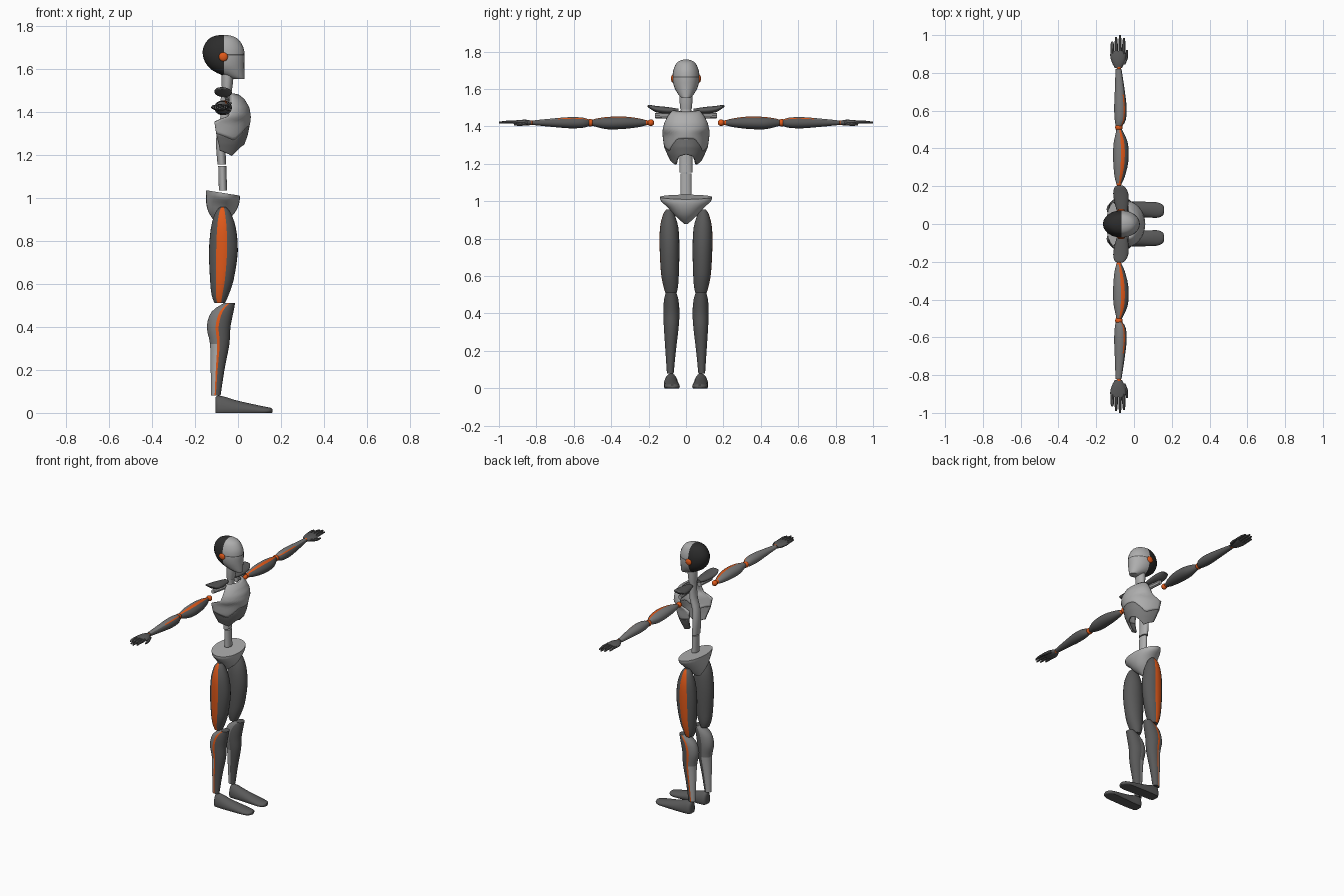
import bpy, bmesh
from math import sin, cos, pi, radians

cube = bpy.data.objects.get("Cube")
if cube:
    bpy.data.objects.remove(cube)

# Materials
MATS = []
for label, col in [("light grey", (.42, .42, .42)), ("mid grey", (.2, .2, .2)),
                   ("dark grey", (.1, .1, .1)), ("black", (.025, .025, .025)),
                   ("orange", (.75, .1, .01))]:
    m = bpy.data.materials.new(label)
    m.use_nodes = True
    m.diffuse_color = (*col, 1)
    m.node_tree.nodes["Principled BSDF"].inputs["Base Color"].default_value = (*col, 1)
    MATS.append(m)
LIGHT, MID, DARK, BLACK, ORANGE = range(5)
N = 24


def finish(bm, name, angle=40):
    bmesh.ops.recalc_face_normals(bm, faces=bm.faces)
    me = bpy.data.meshes.new(name)
    bm.to_mesh(me)
    bm.free()
    for m in MATS:
        me.materials.append(m)
    ob = bpy.data.objects.new(name, me)
    bpy.context.collection.objects.link(ob)
    bpy.ops.object.select_all(action='DESELECT')
    ob.select_set(True)
    bpy.context.view_layer.objects.active = ob
    bpy.ops.object.shade_smooth_by_angle(angle=radians(angle))
    return ob


def smooth_rings(rings, steps):
    # Spline through the given rings
    out = []
    for i in range(len(rings) - 1):
        a, b, c, d = (rings[max(0, min(len(rings) - 1, i + k))] for k in (-1, 0, 1, 2))
        for s in range(steps):
            t = s / steps
            out.append([q + .5 * t * (r - p + t * (2 * p - 5 * q + 4 * r - w + t * (3 * (q - r) + w - p)))
                        for p, q, r, w in zip(a, b, c, d)])
    return out + [rings[-1]]


def loft(rings, axis='z', color=LIGHT, side=1, n=N, steps=3, tilt=0):
    # Ring: position on axis, centre of both other axes, radii of both
    bm = bmesh.new()
    rows = []
    for t, c1, c2, r1, r2 in smooth_rings(rings, steps):
        row = []
        for i in range(n):
            u, v = r1 * cos(2 * pi * i / n), r2 * sin(2 * pi * i / n)
            p = {'z': (c1 + u, c2 + v, t + tilt * u), 'y': (c1 + u, t, c2 + v),
                 'x': (t, c1 + u, max(0, c2 + v))}[axis]
            row.append(bm.verts.new((p[0], p[1] * side, p[2])))
        rows.append(row)
    for a, b in zip(rows, rows[1:]):
        for i in range(n):
            j = (i + 1) % n
            f = bm.faces.new((a[i], a[j], b[j], b[i]))
            f.material_index = color(f.calc_center_median(), i) if callable(color) else color
    base = color if not callable(color) else DARK
    for row in (rows[0], rows[-1]):
        bm.faces.new(row).material_index = base
    return bm


def ball(name, loc, r, color, scale=(1, 1, 1)):
    bm = bmesh.new()
    bmesh.ops.create_uvsphere(bm, u_segments=16, v_segments=10, radius=r)
    for v in bm.verts:
        v.co = [c + s * k for c, s, k in zip(loc, v.co, scale)]
    for f in bm.faces:
        f.material_index = color
    finish(bm, name)


# Head: pale face, black rear shell, thin brow seam
bm = loft([(1.553, .003, 0, .027, .024), (1.565, -.015, 0, .045, .036), (1.59, -.042, 0, .072, .053),
           (1.62, -.058, 0, .088, .066), (1.66, -.066, 0, .097, .072), (1.70, -.068, 0, .093, .068),
           (1.737, -.068, 0, .07, .052), (1.753, -.068, 0, .04, .03), (1.758, -.068, 0, .01, .008)])
for co, no in [((-.065, 0, 0), (1, 0, 0)), ((0, 0, 1.662), (0, 0, 1)), ((0, 0, 1.668), (0, 0, 1))]:
    bmesh.ops.bisect_plane(bm, geom=bm.verts[:] + bm.edges[:] + bm.faces[:], plane_co=co, plane_no=no)
for f in bm.faces:
    c = f.calc_center_median()
    f.material_index = BLACK if c.x < -.065 else DARK if 1.662 < c.z < 1.668 else LIGHT
finish(bm, "head")

# Neck, spine and pelvis
finish(loft([(1.49, -.052, 0, .022, .03), (1.53, -.05, 0, .026, .034), (1.58, -.048, 0, .028, .036)]), "neck")
finish(loft([(1.155, -.075, 0, .02, .034), (1.24, -.08, 0, .022, .034), (1.32, -.075, 0, .022, .03),
             (1.4, -.055, 0, .022, .03), (1.49, -.055, 0, .018, .028)]), "upper_spine")
finish(loft([(1.035, -.07, 0, .019, .03), (1.148, -.073, 0, .019, .03)], steps=1), "lower_spine")
finish(loft([(.88, -.09, 0, .015, .01), (.925, -.082, 0, .055, .06), (.965, -.075, 0, .073, .095),
             (1.0, -.07, 0, .078, .133), (1.023, -.07, 0, .078, .14)], tilt=-.16), "pelvis")

# Chest shell, open at the back: height, back x, front x, half width
PROFILE = [(1.19, -.08, .0, .07), (1.25, -.09, .03, .1), (1.29, -.1, .045, .117), (1.355, -.11, .058, .126),
           (1.38, -.045, .06, .125), (1.42, -.032, .053, .116), (1.46, -.03, .03, .095), (1.487, -.03, -.005, .07)]


def chest_point(z, t):
    for a, b in zip(PROFILE, PROFILE[1:]):
        if z <= b[0]:
            break
    k = (z - a[0]) / (b[0] - a[0])
    xb, xf, w = (p + (q - p) * k for p, q in zip(a[1:], b[1:]))
    return xb + (xf - xb) * cos(t), w * sin(t), z


def follow(points, t):
    # Height of an edge line at angle t from the breastbone
    t = abs(t)
    for (a, za), (b, zb) in zip(points, points[1:]):
        if t <= b + 1e-6:
            return za + (zb - za) * (t - a) / (b - a)


MIDLINE = [(0, 1.335), (.4, 1.332), (.95, 1.265), (pi / 2, 1.3)]
HEM = [(0, 1.25), (.4, 1.24), (.9, 1.195), (pi / 2, 1.22)]
COLLAR = [(0, 1.48), (pi / 2, 1.487)]


def shell(name, low, high, color, rows=14, cols=28):
    bm = bmesh.new()
    grid = []
    for j in range(rows + 1):
        row = []
        for i in range(cols + 1):
            t = pi * (i / cols - .5)
            a, b = follow(low, t), follow(high, t)
            row.append(bm.verts.new(chest_point(a + (b - a) * j / rows, t)))
        grid.append(row)
    for a, b in zip(grid, grid[1:]):
        for i in range(cols):
            bm.faces.new((a[i], a[i + 1], b[i + 1], b[i])).material_index = color
    ob = finish(bm, name, 50)
    mod = ob.modifiers.new("thickness", 'SOLIDIFY')
    mod.thickness = .012
    mod.offset = -1 if ob.data.polygons[0].normal.x > 0 else 1


shell("chest_shell", MIDLINE, COLLAR, LIGHT)
shell("rib_shell", HEM, MIDLINE, MID)


# Colour rules for the limbs
def thigh_color(c, i):
    return ORANGE if 5 <= i <= 7 else DARK


def shin_color(c, i):
    if i == 6:
        return ORANGE
    if 7 <= i <= 17:
        return MID if c.z > .33 else LIGHT
    return DARK


def upper_arm_color(c, i):
    return ORANGE if i in (4, 5) else MID if 6 <= i <= 14 else DARK


def forearm_color(c, i):
    return ORANGE if i == 3 and abs(c.y) < .67 else MID if 3 <= i <= 14 else DARK


for s, tag in ((1, "left"), (-1, "right")):
    # Ear disc
    ball(tag + "_ear", (-.068, s * .07, 1.656), .021, ORANGE, (1, .5, 1))
    # Leg
    finish(loft([(.51, -.085, .08, .024, .03), (.55, -.083, .082, .04, .04), (.62, -.075, .086, .055, .048),
                 (.75, -.068, .088, .067, .053), (.86, -.068, .09, .058, .049), (.93, -.07, .092, .036, .03),
                 (.957, -.07, .092, .014, .012)], 'z', thigh_color, s), tag + "_thigh")
    finish(loft([(.08, -.103, .084, .022, .018), (.2, -.095, .082, .032, .028), (.32, -.085, .079, .045, .039),
                 (.4, -.09, .078, .055, .043), (.47, -.072, .079, .051, .039), (.512, -.038, .08, .025, .028)],
                'z', shin_color, s), tag + "_shin")
    finish(loft([(-.105, .08, .025, .02, .045), (-.095, .08, .022, .034, .058), (-.062, .08, .02, .038, .055),
                 (-.015, .08, .018, .039, .042), (.05, .077, .015, .041, .03), (.12, .074, .01, .041, .02),
                 (.15, .073, .01, .03, .014), (.16, .073, .01, .012, .008)], 'x', DARK, s), tag + "_foot")
    # Shoulder blade, strut and joints
    finish(loft([(.04, -.06, 1.485, .02, .01), (.1, -.065, 1.486, .035, .018), (.16, -.07, 1.493, .04, .017),
                 (.195, -.075, 1.506, .028, .009), (.205, -.075, 1.508, .012, .004)], 'y', DARK, s),
           tag + "_shoulder_blade")
    finish(loft([(.06, -.055, 1.455, .015, .016), (.165, -.07, 1.458, .012, .014)], 'y', LIGHT, s, 8, 1),
           tag + "_collar_strut")
    for part, y, r in (("shoulder_socket", .188, .018), ("shoulder_joint", .213, .014), ("elbow", .512, .02),
                       ("wrist", .828, .013)):
        ball(tag + "_" + part, (-.08, s * y, 1.42), r, ORANGE)
    # Arm
    finish(loft([(.21, -.08, 1.42, .012, .012), (.25, -.076, 1.42, .027, .023), (.33, -.07, 1.42, .04, .033),
                 (.42, -.07, 1.418, .039, .033), (.48, -.075, 1.42, .022, .022), (.505, -.08, 1.42, .013, .014)],
                'y', upper_arm_color, s), tag + "_upper_arm")
    finish(loft([(.515, -.08, 1.42, .015, .016), (.55, -.073, 1.42, .029, .027), (.62, -.072, 1.42, .033, .03),
                 (.72, -.076, 1.42, .025, .022), (.82, -.082, 1.42, .016, .012)], 'y', forearm_color, s),
           tag + "_forearm")
    # Hand
    finish(loft([(.825, -.083, 1.42, .018, .011), (.855, -.083, 1.42, .034, .016), (.89, -.084, 1.421, .042, .014),
                 (.915, -.084, 1.422, .039, .01)], 'y', DARK, s, 16), tag + "_palm")
    for k, tip in enumerate((.965, .99, 1.0, .985)):
        x = -.115 + k * .0205
        finish(loft([(.9, x, 1.422, .009, .009), (.95, x, 1.424, .009, .008), (tip, x, 1.42, .005, .005)],
                    'y', DARK, s, 8, 2), "%s_finger_%d" % (tag, k + 1))
    finish(loft([(.845, -.058, 1.418, .012, .01), (.88, -.042, 1.412, .01, .009), (.92, -.036, 1.41, .005, .005)],
                'y', DARK, s, 8, 2), tag + "_thumb")
